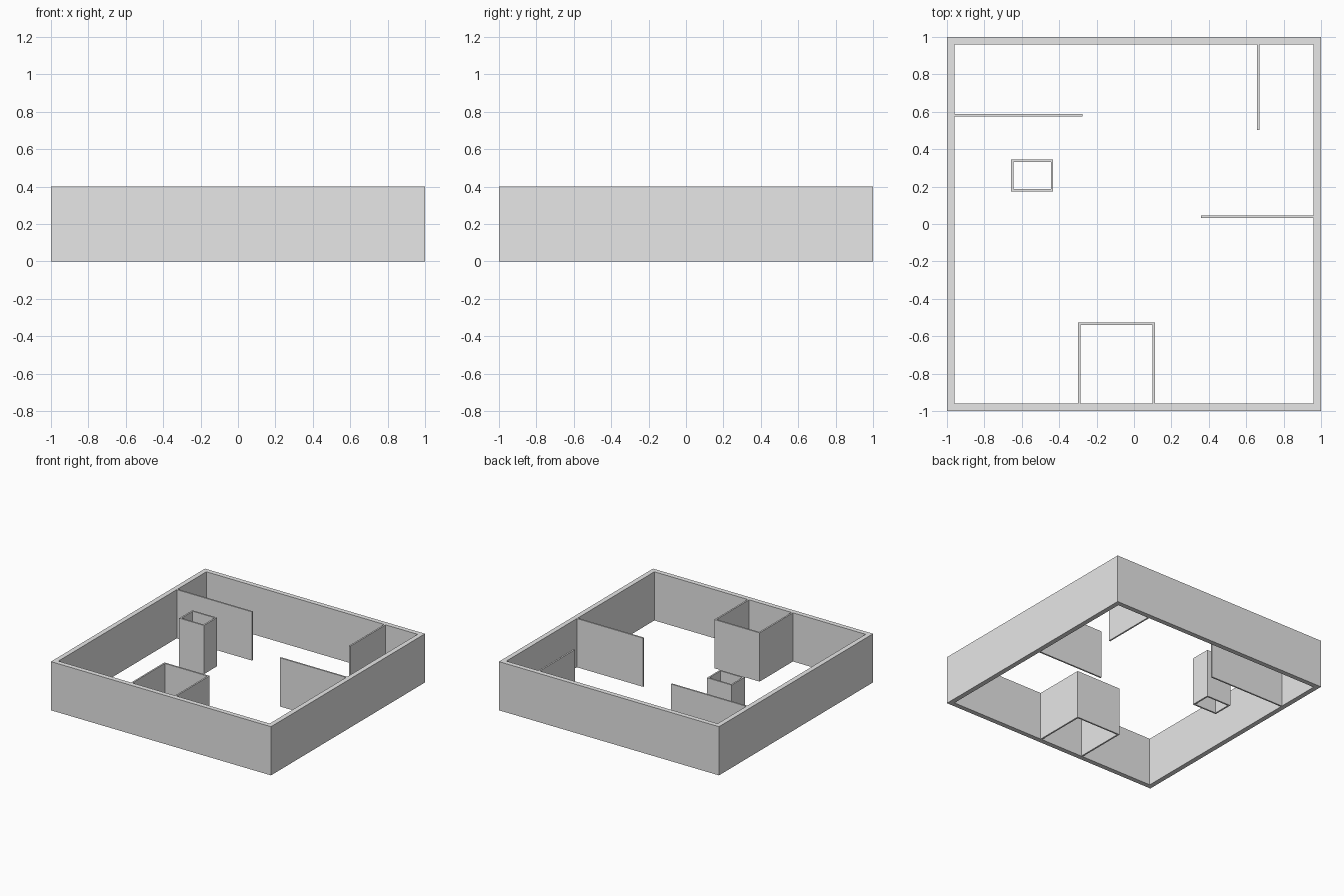
import bpy
import bmesh

HEIGHT = 0.4
INNER = 0.96   # inner face of the outer wall
THIN = 0.013   # partition thickness

if "Cube" in bpy.data.objects:
    bpy.data.objects.remove(bpy.data.objects["Cube"])

plaster = bpy.data.materials.new("plain_grey")
plaster.use_nodes = True
grey = (0.8, 0.8, 0.8, 1)
plaster.diffuse_color = grey
plaster.node_tree.nodes["Principled BSDF"].inputs["Base Color"].default_value = grey


def extrude_plan(name, outline, hole=None):
    """Raise a floor-plan outline, or the ring between two outlines, to wall height."""
    bm = bmesh.new()
    outer = [bm.verts.new((x, y, 0)) for x, y in outline]
    if hole:
        inner = [bm.verts.new((x, y, 0)) for x, y in hole]
        n = len(outer)
        for i in range(n):
            j = (i + 1) % n
            bm.faces.new((outer[i], outer[j], inner[j], inner[i]))
    else:
        bm.faces.new(outer)
    raised = bmesh.ops.extrude_face_region(bm, geom=bm.faces[:], use_keep_orig=True)
    for v in raised["geom"]:
        if isinstance(v, bmesh.types.BMVert):
            v.co.z = HEIGHT
    bmesh.ops.recalc_face_normals(bm, faces=bm.faces[:])
    mesh = bpy.data.meshes.new(name)
    bm.to_mesh(mesh)
    bm.free()
    mesh.materials.append(plaster)
    obj = bpy.data.objects.new(name, mesh)
    bpy.context.collection.objects.link(obj)


def rect(x0, x1, y0, y1):
    return [(x0, y0), (x1, y0), (x1, y1), (x0, y1)]


def ring(name, x0, x1, y0, y1, t):
    extrude_plan(name, rect(x0, x1, y0, y1), rect(x0 + t, x1 - t, y0 + t, y1 - t))


# Thick perimeter and hollow free-standing shaft
ring("outer_walls", -1, 1, -1, 1, 1 - INNER)
ring("hollow_shaft", -0.657, -0.432, 0.175, 0.345, THIN)

# Thin partitions reaching in from the perimeter
extrude_plan("right_partition", rect(-INNER, -0.275, 0.576, 0.576 + THIN))
extrude_plan("left_partition", rect(0.357, INNER, 0.033, 0.033 + THIN))
extrude_plan("back_partition", rect(0.657, 0.657 + THIN, 0.503, INNER))

# Three-sided room against the front wall
x0, x1, y1 = -0.3, 0.112, -0.527
extrude_plan("front_room_walls", [
    (x0, -INNER), (x0, y1), (x1, y1), (x1, -INNER),
    (x1 - THIN, -INNER), (x1 - THIN, y1 - THIN),
    (x0 + THIN, y1 - THIN), (x0 + THIN, -INNER)])
